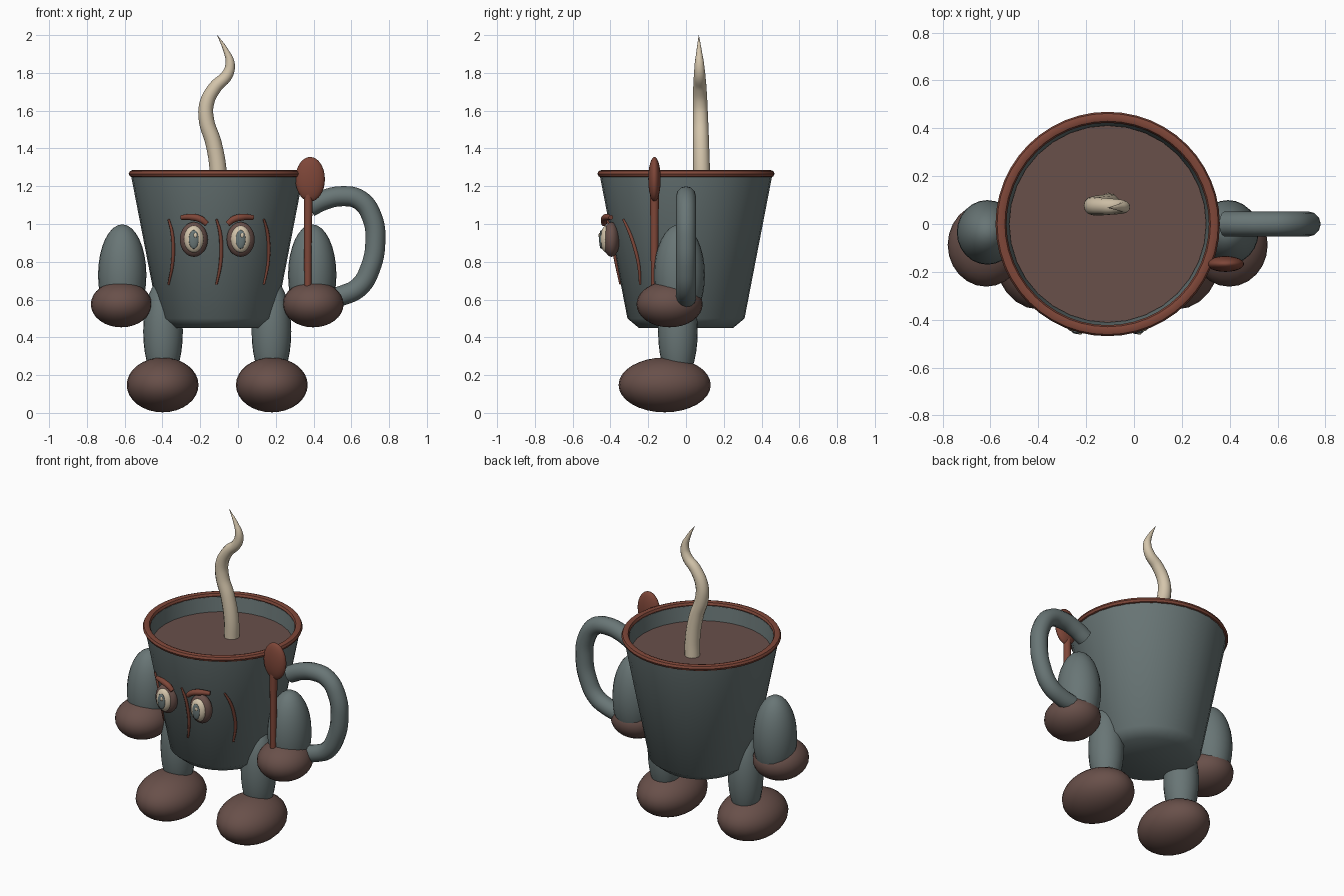
import bpy
import bmesh
from math import sqrt, radians
from mathutils import Matrix

cube = bpy.data.objects.get("Cube")
if cube:
    bpy.data.objects.remove(cube)

CX = -0.11  # body axis; the handle makes the whole model wider on one side


def material(name, rgb):
    m = bpy.data.materials.new(name)
    m.use_nodes = True
    m.diffuse_color = (*rgb, 1)
    bsdf = next(n for n in m.node_tree.nodes if n.type == 'BSDF_PRINCIPLED')
    bsdf.inputs["Base Color"].default_value = (*rgb, 1)
    bsdf.inputs["Roughness"].default_value = 0.7
    return m


GREY = material("slate grey", (0.14, 0.18, 0.18))
BROWN = material("cocoa brown", (0.14, 0.08, 0.068))
BRICK = material("brick red", (0.21, 0.062, 0.04))
CREAM = material("warm cream", (0.66, 0.56, 0.41))


def smooth(obj, angle=40):
    bpy.ops.object.select_all(action='DESELECT')
    obj.select_set(True)
    bpy.context.view_layer.objects.active = obj
    bpy.ops.object.shade_smooth_by_angle(angle=radians(angle))
    return obj


def from_bmesh(name, bm, mat):
    bmesh.ops.recalc_face_normals(bm, faces=bm.faces)
    mesh = bpy.data.meshes.new(name)
    bm.to_mesh(mesh)
    bm.free()
    mesh.materials.append(mat)
    obj = bpy.data.objects.new(name, mesh)
    bpy.context.collection.objects.link(obj)
    return smooth(obj)


def ellipsoid(name, centre, radii, mat, segments=24, rings=16):
    bm = bmesh.new()
    bmesh.ops.create_uvsphere(bm, u_segments=segments, v_segments=rings, radius=1,
                              matrix=Matrix.LocRotScale(centre, None, radii))
    return from_bmesh(name, bm, mat)


def lathe(name, profile, mat, steps=32, closed=False):
    """Spin an (r, z) profile round the body axis."""
    bm = bmesh.new()
    verts = [bm.verts.new((CX + r, 0, z)) for r, z in profile]
    pairs = list(zip(verts, verts[1:]))
    if closed:
        pairs.append((verts[-1], verts[0]))
    edges = [bm.edges.new(p) for p in pairs]
    bmesh.ops.spin(bm, geom=verts + edges, cent=(CX, 0, 0), axis=(0, 0, 1),
                   angle=radians(360), steps=steps)
    bmesh.ops.remove_doubles(bm, verts=bm.verts, dist=0.0005)
    return from_bmesh(name, bm, mat)


def tube(name, points, radius, mat, taper=None, sides=4):
    """Sweep a round section along a smooth path, with optional radius factors."""
    cu = bpy.data.curves.new(name, 'CURVE')
    cu.dimensions = '3D'
    cu.bevel_depth = radius
    cu.bevel_resolution = sides
    cu.resolution_u = 6
    cu.use_fill_caps = True
    spline = cu.splines.new('BEZIER')
    spline.bezier_points.add(len(points) - 1)
    for i, (bp, co) in enumerate(zip(spline.bezier_points, points)):
        bp.co = co
        bp.handle_left_type = bp.handle_right_type = 'AUTO'
        bp.radius = taper[i] if taper else 1
    cu.materials.append(mat)
    obj = bpy.data.objects.new(name, cu)
    bpy.context.collection.objects.link(obj)
    bpy.ops.object.select_all(action='DESELECT')
    obj.select_set(True)
    bpy.context.view_layer.objects.active = obj
    bpy.ops.object.convert(target='MESH')
    return smooth(bpy.context.view_layer.objects.active, 50)


def wall_y(dx, z):
    """Front surface of the cup at an offset from its axis."""
    r = 0.31 + (z - 0.5) * 0.195
    return -sqrt(r * r - dx * dx)


# Cup, rim and drink
lathe("cup", [(0, 0.45), (0.25, 0.45), (0.31, 0.5), (0.457, 1.26),
              (0.425, 1.26), (0.405, 1.1), (0, 1.1)], GREY)
lathe("drink", [(0, 1.17), (0.412, 1.17), (0.405, 1.13), (0, 1.13)], BROWN)
rim_section = [Matrix.Rotation(radians(a), 2) for a in range(0, 360, 45)]
lathe("rim", [(0.446 + m[0][0] * 0.023, 1.266 + m[1][0] * 0.02) for m in rim_section],
      BRICK, steps=48, closed=True)

# Rising steam
steam_path = [(-0.105, 1.14), (-0.105, 1.28), (-0.13, 1.43), (-0.167, 1.55), (-0.165, 1.64),
              (-0.12, 1.725), (-0.057, 1.79), (-0.042, 1.85), (-0.065, 1.92), (-0.11, 2.0)]
tube("steam", [(x, 0.085 - 0.02 * (z - 1.14), z) for x, z in steam_path], 0.045, CREAM,
     taper=[1, 1, 0.95, 0.9, 0.85, 0.78, 0.68, 0.55, 0.3, 0.02])

# Handle
handle_path = [(0.38, 1.09), (0.45, 1.125), (0.55, 1.147), (0.645, 1.127), (0.71, 1.035),
               (0.727, 0.9), (0.7, 0.765), (0.643, 0.668), (0.56, 0.624), (0.45, 0.6)]
tube("cup_handle", [(x, 0, z) for x, z in handle_path], 0.053, GREY)

# Limbs and face, mirrored about the cup axis
for side, s in (("left", 1), ("right", -1)):
    ellipsoid(side + "_leg", (CX + s * 0.287, -0.043, 0.43), (0.105, 0.105, 0.28), GREY)
    ellipsoid(side + "_foot", (CX + s * 0.289, -0.113, 0.148), (0.19, 0.244, 0.145), BROWN)
    ellipsoid(side + "_arm", (CX + s * 0.503, -0.035, 0.73), (0.128, 0.135, 0.268), GREY)
    ellipsoid(side + "_hand", (CX + s * 0.508, -0.087, 0.575), (0.161, 0.175, 0.122), BROWN)

    ex = CX + s * 0.124
    ellipsoid(side + "_eyelid", (ex, -0.395, 0.918), (0.074, 0.045, 0.092), BROWN)
    ellipsoid(side + "_eyeball", (ex, -0.422, 0.92), (0.052, 0.032, 0.071), CREAM)
    ellipsoid(side + "_pupil", (ex, -0.449, 0.918), (0.026, 0.011, 0.05), GREY, 16, 10)
    ellipsoid(side + "_eye_glint", (ex + 0.008, -0.458, 0.94), (0.009, 0.005, 0.013), CREAM, 12, 8)

    brow = [(0.19, 1.035), (0.13, 1.036), (0.085, 1.024), (0.055, 1.0)]
    tube(side + "_eyebrow", [(CX + s * dx, wall_y(dx, z) - 0.03, z) for dx, z in brow],
         0.018, BRICK, taper=[0.7, 1, 1, 0.8])

# Curved crease lines on the front
for name, dx in (("right", -0.25), ("middle", 0.004), ("left", 0.255)):
    bend = [(-0.008, 1.025), (0.01, 0.96), (0.017, 0.88), (0.012, 0.78), (-0.008, 0.68)]
    tube(name + "_crease", [(CX + dx + b, wall_y(dx + b, z) - 0.002, z) for b, z in bend],
         0.01, BRICK, taper=[0.6, 0.9, 1, 0.9, 0.6], sides=2)

# Spoon held in the left hand
ellipsoid("spoon_bowl", (0.382, -0.167, 1.237), (0.078, 0.033, 0.118), BRICK)
tube("spoon_stem", [(0.37, -0.167, 0.62), (0.37, -0.167, 0.9), (0.372, -0.167, 1.18)],
     0.024, BRICK, taper=[0.75, 0.85, 1])
